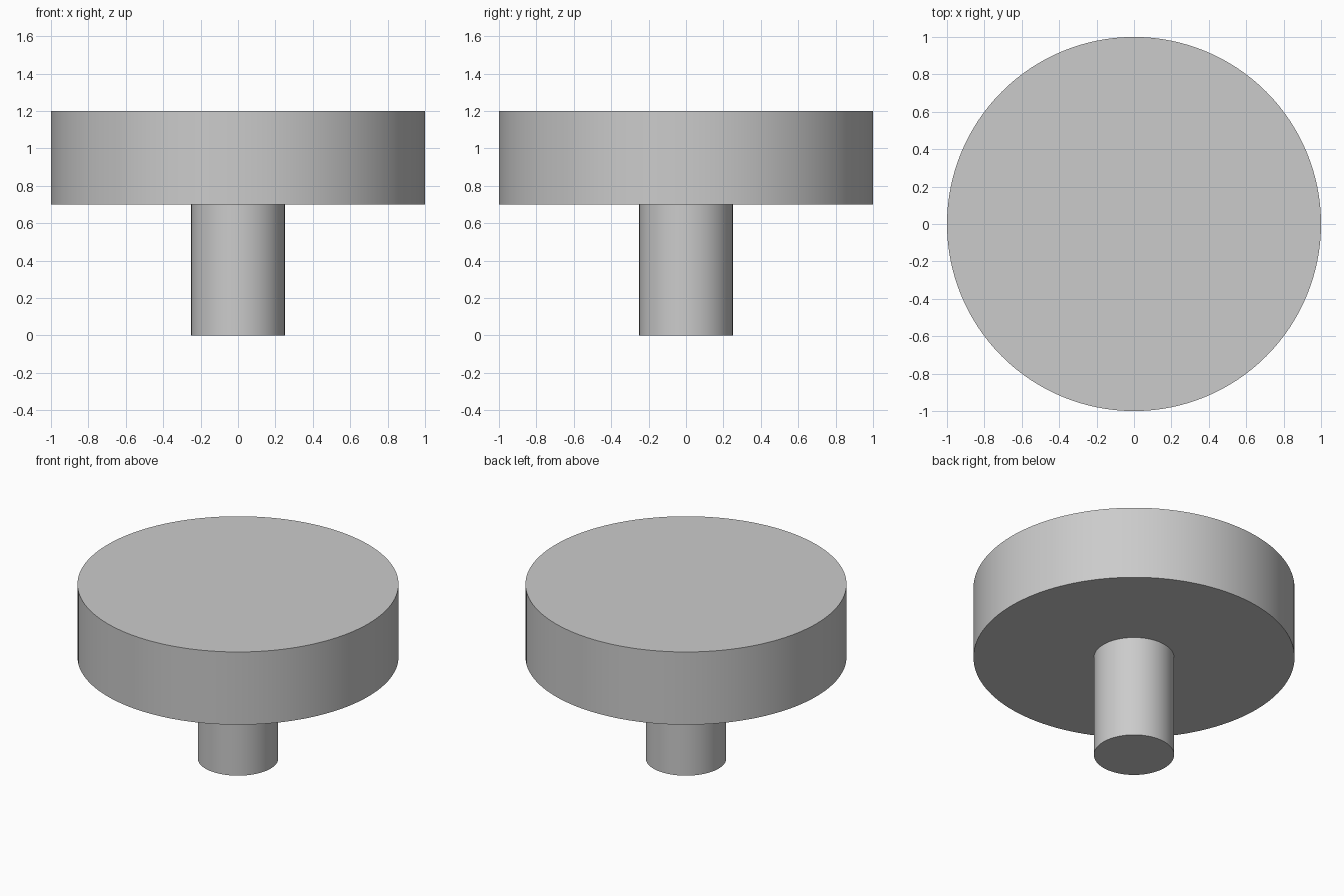
import bpy
import math

if "Cube" in bpy.data.objects:
    bpy.data.objects.remove(bpy.data.objects["Cube"])


def cylinder(name, radius, z_bottom, z_top):
    bpy.ops.mesh.primitive_cylinder_add(
        vertices=128, radius=radius, depth=z_top - z_bottom,
        location=(0, 0, (z_bottom + z_top) / 2))
    obj = bpy.context.object
    obj.name = name
    bpy.ops.object.shade_smooth_by_angle(angle=math.radians(30))
    return obj


# Narrow stem standing on the ground
cylinder("stem", 0.25, 0.0, 0.7)

# Wide disc on top of the stem
cylinder("disc_head", 1.0, 0.7, 1.2)
